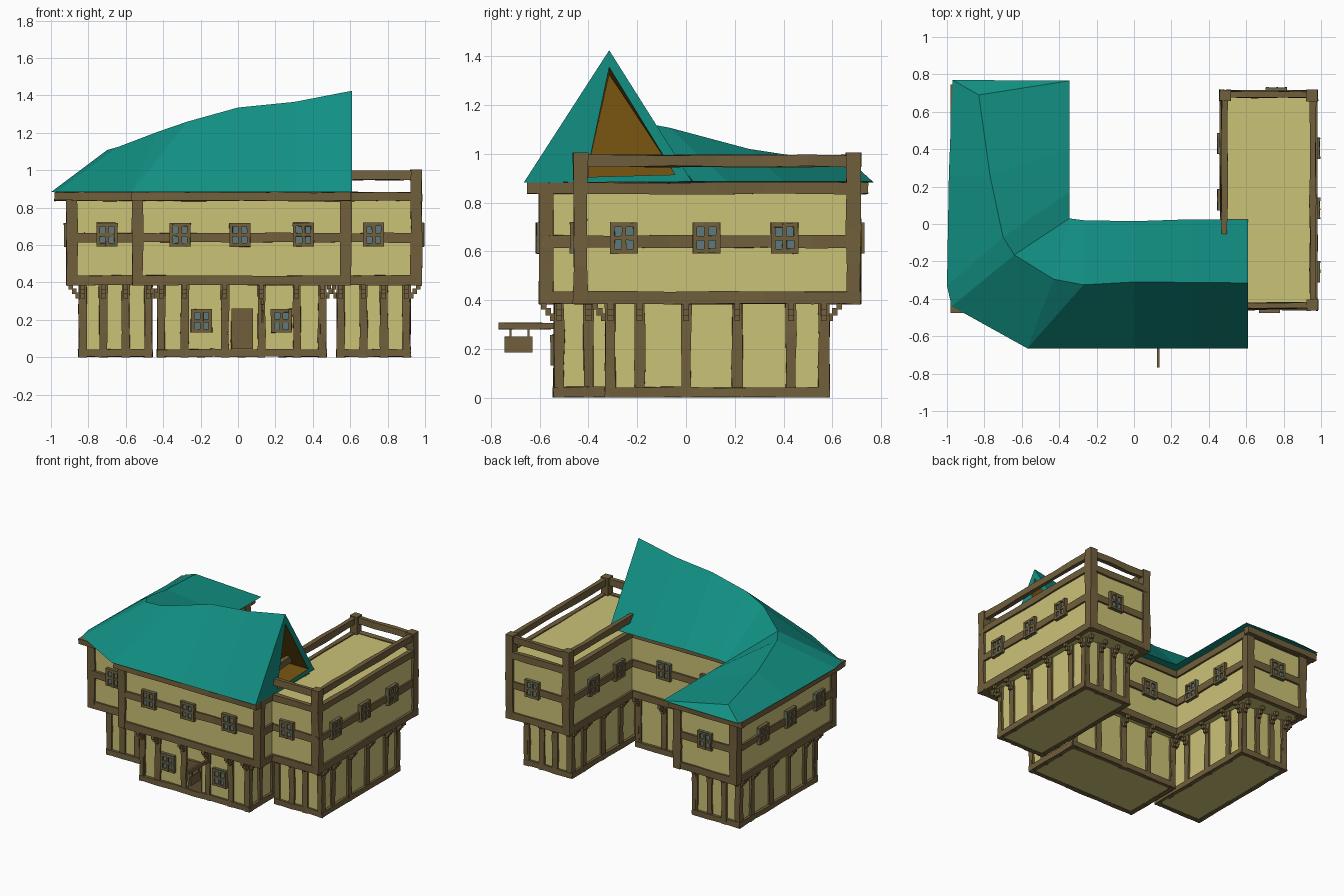
import bpy, bmesh, math, random
from mathutils import Vector

if "Cube" in bpy.data.objects:
    bpy.data.objects.remove(bpy.data.objects["Cube"])
random.seed(4)

def mat(name, r, g, b):
    m = bpy.data.materials.new(name)
    m.diffuse_color = (r, g, b, 1)
    m.use_nodes = True
    m.node_tree.nodes["Principled BSDF"].inputs["Base Color"].default_value = m.diffuse_color
    return m

PLASTER = mat("cream plaster", .60, .54, .185)
WOOD = mat("brown timber", .165, .115, .045)
TEAL = mat("teal roof", .006, .28, .23)
ATTIC = mat("orange attic", .19, .093, .005)
GLASS = mat("grey blue glass", .11, .19, .20)

def finish(bm, name, *mats):
    bmesh.ops.recalc_face_normals(bm, faces=bm.faces)
    me = bpy.data.meshes.new(name)
    bm.to_mesh(me)
    bm.free()
    for m in mats:
        me.materials.append(m)
    ob = bpy.data.objects.new(name, me)
    bpy.context.collection.objects.link(ob)
    return ob

def box(bm, lo, hi, wob=0.0, mi=0):
    """Box from corner to corner; wob makes it a crooked, hand-hewn beam."""
    lo, hi = Vector(lo), Vector(hi)
    size = hi - lo
    a = max(range(3), key=lambda i: size[i])
    b, c = (a + 1) % 3, (a + 2) % 3
    n = max(1, min(6, round(size[a] / .15))) if wob else 1
    rings = []
    for i in range(n + 1):
        ring = []
        for s, t in ((0, 0), (1, 0), (1, 1), (0, 1)):
            p = Vector()
            p[a] = lo[a] + size[a] * i / n
            p[b] = lo[b] + size[b] * s + random.uniform(-wob, wob)
            p[c] = lo[c] + size[c] * t + random.uniform(-wob, wob)
            ring.append(bm.verts.new(p))
        rings.append(ring)
    faces = [rings[0], rings[-1]]
    for r, q in zip(rings, rings[1:]):
        faces += [(r[k], r[(k + 1) % 4], q[(k + 1) % 4], q[k]) for k in range(4)]
    for f in faces:
        bm.faces.new(f).material_index = mi

def on_wall(bm, side, bd, u0, u1, z0, z1, out, inn, wob=0.0, mi=0):
    """Box lying on one wall of the plan bd; u runs along the wall."""
    x0, x1, y0, y1 = bd
    if side in "FB":
        a, b = (y0 - out, y0 + inn) if side == "F" else (y1 - inn, y1 + out)
        box(bm, (u0, a, z0), (u1, b, z1), wob, mi)
    else:
        a, b = (x0 - out, x0 + inn) if side == "L" else (x1 - inn, x1 + out)
        box(bm, (a, u0, z0), (b, u1, z1), wob, mi)

def span(side, bd):
    return bd[:2] if side in "FB" else bd[2:]

def plaster(name, bd, z0, z1):
    bm = bmesh.new()
    x0, x1, y0, y1 = bd
    i = .014
    box(bm, (x0 + i, y0 + i, z0), (x1 - i, y1 - i, z1))
    finish(bm, name, PLASTER)

def strut(bm, side, bd, u, reach):
    """Small diagonal brace from a lower post to the overhang."""
    for k in range(3):
        o = reach * k / 3
        on_wall(bm, side, bd, u - .012, u + .012, .315 + k * .023, .345 + k * .023,
                o + reach / 3, -o + .005)

# plans: x0, x1, y0, y1
LOW_R, LOW_L = (.53, .92, -.33, .585), (-.85, -.46, -.33, .585)
LOW_M = (-.43, .47, -.54, -.08)
UP_R, UP_L = (.46, .98, -.46, .715), (-.915, -.40, -.46, .715)
UP_M = (-.565, .605, -.60, -.03)

# ground floor
WY = (-.31, -.19, 0, .21, .43, .565)
for name, bd, posts in (
        ("right_wing", LOW_R, {"F": (.55, .67, .78, .90), "B": (.55, .67, .78, .90), "L": WY, "R": WY}),
        ("left_wing", LOW_L, {"F": (-.83, -.72, -.60, -.48), "B": (-.83, -.72, -.60, -.48), "L": WY, "R": WY}),
        ("middle", LOW_M, {"F": (-.41, -.285, -.07, .125, .315, .45), "B": (-.41, -.2, .02, .24, .45),
                           "L": (-.52, -.40, -.25, -.1), "R": (-.52, -.40, -.25, -.1)})):
    plaster(name + "_lower_wall", bd, .005, .386)
    bm = bmesh.new()
    for side, us in posts.items():
        a, b = span(side, bd)
        on_wall(bm, side, bd, a, b, 0.003, .043, .004, .03, .003)
        for u in us:
            on_wall(bm, side, bd, u - .021, u + .021, .0, .386, 0, .03, .004)
            strut(bm, side, bd, u, .055)
    finish(bm, name + "_lower_beams", WOOD)

# upper floor with its beams
for name, bd, top in (("right_wing", UP_R, 1.005), ("left_wing", UP_L, .88), ("middle", UP_M, .88)):
    plaster(name + "_upper_wall", bd, .39, .875)
    bm = bmesh.new()
    for side in "FBLR":
        a, b = span(side, bd)
        for z0, z1 in ((.385, .437), (.615, .665), (.835, .882)):
            on_wall(bm, side, bd, a, b, z0, z1, 0, .035, .003)
        if top > .9:
            on_wall(bm, side, bd, a + .03, b - .03, .948, .995, -.008, .04, .004)
    x0, x1, y0, y1 = bd
    for x in (x0, x1 - .055):
        for y in (y0, y1 - .055):
            box(bm, (x - .002, y - .002, .385), (x + .057, y + .057, top), .004)
    finish(bm, name + "_upper_beams", WOOD)

# boards under the eaves
bm = bmesh.new()
box(bm, (-.57, -.65, .837), (.605, -.58, .882), .003)
box(bm, (-.98, -.43, .837), (-.90, .74, .882), .003)
box(bm, (-.98, .70, .837), (-.38, .745, .882), .003)
box(bm, (-.98, -.475, .837), (-.55, -.42, .882), .003)
finish(bm, "eaves_boards", WOOD)

# windows: glass plate, frame and cross bars
def window(bm, side, bd, u, z, w=.112, h=.126):
    on_wall(bm, side, bd, u - w / 2, u + w / 2, z - h / 2, z + h / 2, .005, .01, mi=1)
    t = .009
    for k in (-1, 0, 1):
        du, dz = k * (w / 2 - t), k * (h / 2 - t)
        on_wall(bm, side, bd, u + du - t, u + du + t, z - h / 2, z + h / 2, .015, .01, .002)
        on_wall(bm, side, bd, u - w / 2, u + w / 2, z + dz - t, z + dz + t, .014, .01, .002)

for name, bd, spots in (
        ("right_wing_windows", UP_R, {"F": (.725,), "B": (.76,), "R": (-.255, .084, .404), "L": (.13, .43)}),
        ("left_wing_windows", UP_L, {"F": (-.70,), "B": (-.66,), "L": (-.255, .084, .404), "R": (.13, .43)}),
        ("middle_windows", UP_M, {"F": (-.31, .01, .35), "B": (-.16, .2)})):
    bm = bmesh.new()
    for side, us in spots.items():
        for u in us:
            window(bm, side, bd, u, .655)
    finish(bm, name, WOOD, GLASS)
bm = bmesh.new()
for u in (-.195, .232):
    window(bm, "F", LOW_M, u, .195)
finish(bm, "ground_windows", WOOD, GLASS)

# door
bm = bmesh.new()
on_wall(bm, "F", LOW_M, -.037, .077, .043, .262, .004, .02, .005)
finish(bm, "door", WOOD)

# hanging sign
bm = bmesh.new()
box(bm, (.122, -.768, .28), (.136, -.53, .308), .002)
for y in (-.72, -.645):
    box(bm, (.126, y - .004, .245), (.132, y + .004, .285))
box(bm, (.124, -.745, .185), (.134, -.63, .25), .002)
finish(bm, "hanging_sign", WOOD)

# roof: one ridge line with an outer and an inner eave
ridge = [(.61, -.315, 1.425), (.3, -.312, 1.365), (0, -.31, 1.335), (-.27, -.325, 1.26),
         (-.43, -.295, 1.205), (-.64, -.165, 1.125), (-.70, -.07, 1.108), (-.77, .26, 1.02), (-.83, .69, .955)]
outer = [(.61, -.665), (.3, -.665), (0, -.665), (-.57, -.665), (-.57, -.665),
         (-.975, -.44), (-1, -.33), (-.99, .26), (-.97, .77)]
inner = [(.61, .025), (.3, .025), (0, .015), (-.27, .02), (-.345, .03),
         (-.345, .03), (-.345, .17), (-.345, .4), (-.345, .766)]
bm = bmesh.new()
cache = {}
def V(*p):
    if p not in cache:
        cache[p] = bm.verts.new(p)
    return cache[p]
def F(vs, mi=0):
    vs = list(dict.fromkeys(vs))
    bm.faces.new(vs).material_index = mi
R = [V(*p) for p in ridge]
O = [V(*p, .883) for p in outer]
I = [V(*p, .886) for p in inner]
for k in range(8):
    F((R[k], R[k + 1], O[k + 1], O[k]))
    F((R[k + 1], R[k], I[k], I[k + 1]))
    F((O[k], O[k + 1], I[k + 1], I[k]))
F((R[8], I[8], O[8]))
# open gable: teal rim with an orange hollow behind it
hole = [(-.315, 1.355), (-.41, .905), (-.045, .915)]
T = [V(.61, y, z) for y, z in hole]
B = [V(.33, y, z - (.03 if z > 1 else 0)) for y, z in hole]
F((R[0], O[0], T[1], T[0]))
F((R[0], T[0], T[2], I[0]))
F((O[0], I[0], T[2], T[1]))
for k in range(3):
    j = (k + 1) % 3
    F((T[k], T[j], B[j], B[k]), 1)
F(B, 1)
finish(bm, "roof", TEAL, ATTIC)
